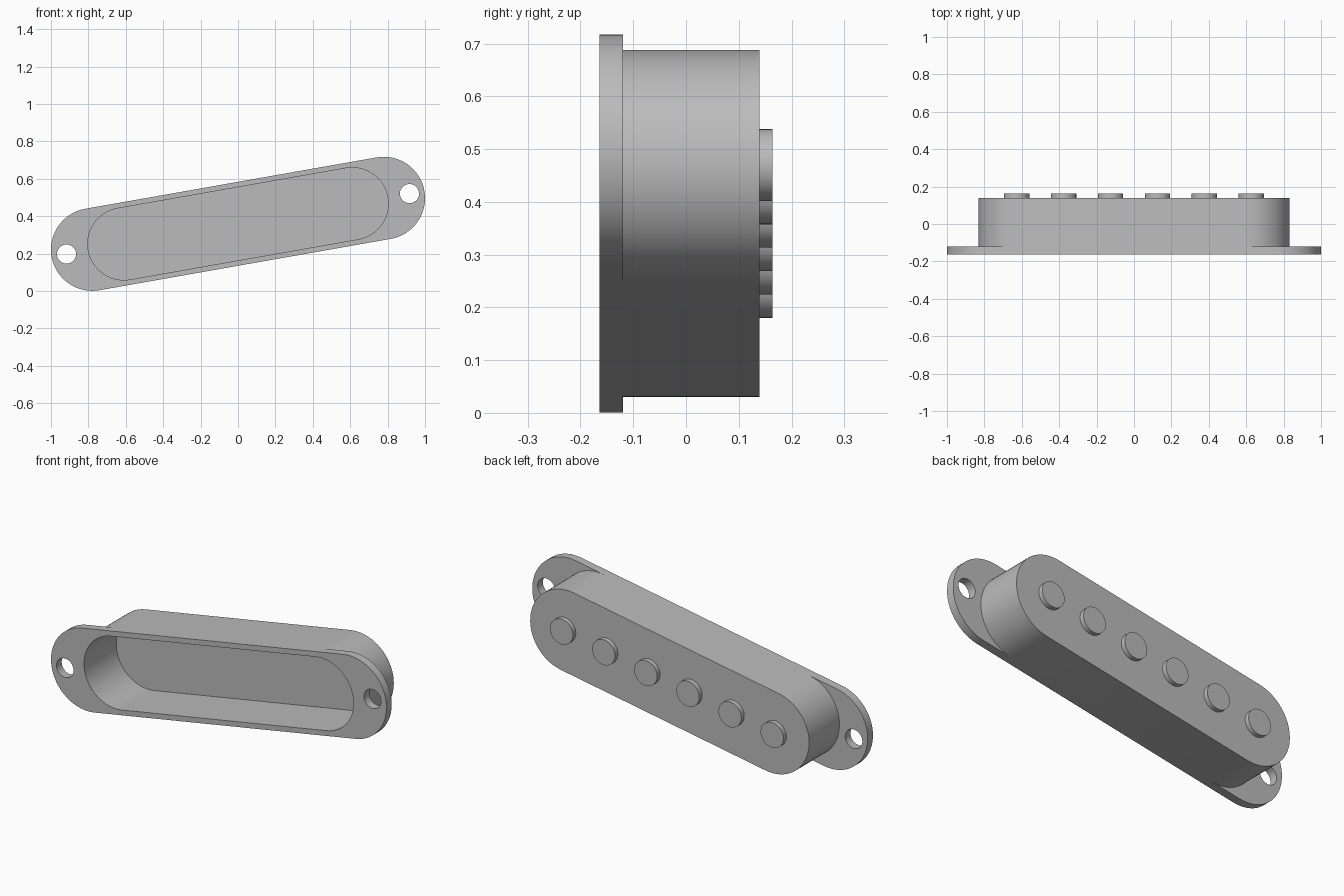
import bpy, bmesh, math
from mathutils import Matrix

cube = bpy.data.objects.get("Cube")
if cube:
    bpy.data.objects.remove(cube, do_unlink=True)

TILT = math.radians(-10)      # the long axis rises towards +x
CENTRE_Z = 0.359
FRONT, STEP, BACK, POLE_END = -0.164, -0.119, 0.139, 0.164
RADIUS, WALL = 0.221, 0.028
PLACE = Matrix.Translation((0, 0, CENTRE_Z)) @ Matrix.Rotation(TILT, 4, "Y")

grey = bpy.data.materials.new("plain grey")
grey.use_nodes = True
colour = (0.5, 0.5, 0.5, 1)
grey.diffuse_color = colour
grey.node_tree.nodes["Principled BSDF"].inputs["Base Color"].default_value = colour


def slot_solid(name, half, radius, y0, y1, x=0, steps=32):
    """Rounded slot (a cylinder when half is 0) extruded along y."""
    bm = bmesh.new()
    ring = []
    for side in (1, -1):
        for i in range(steps + (1 if half else 0)):
            a = math.pi * i / steps - math.pi / 2
            ring.append(bm.verts.new((x + side * (half + radius * math.cos(a)), y0,
                                      side * radius * math.sin(a))))
    face = bm.faces.new(ring)
    made = bmesh.ops.extrude_face_region(bm, geom=[face])["geom"]
    bmesh.ops.translate(bm, vec=(0, y1 - y0, 0),
                        verts=[v for v in made if isinstance(v, bmesh.types.BMVert)])
    bmesh.ops.recalc_face_normals(bm, faces=bm.faces)
    mesh = bpy.data.meshes.new(name)
    bm.to_mesh(mesh)
    bm.free()
    mesh.materials.append(grey)
    obj = bpy.data.objects.new(name, mesh)
    bpy.context.collection.objects.link(obj)
    obj.matrix_world = PLACE
    return obj


def combine(target, tool, operation):
    """Apply a boolean and remove the tool."""
    mod = target.modifiers.new(operation.title(), "BOOLEAN")
    mod.operation, mod.solver, mod.object = operation, "EXACT", tool
    bpy.context.view_layer.objects.active = target
    bpy.ops.object.modifier_apply(modifier=mod.name)
    bpy.data.objects.remove(tool, do_unlink=True)


def smooth(obj):
    bpy.ops.object.select_all(action="DESELECT")
    obj.select_set(True)
    bpy.context.view_layer.objects.active = obj
    bpy.ops.object.shade_smooth_by_angle(angle=math.radians(30))


# Hollow housing, open at the front
housing = slot_solid("housing", 0.62, RADIUS, STEP, BACK)
combine(housing, slot_solid("cavity", 0.62, RADIUS - WALL, FRONT - 0.1, BACK - WALL), "DIFFERENCE")

# Mounting flange with the cavity mouth and two screw holes
flange = slot_solid("mounting_flange", 0.791, RADIUS, FRONT, STEP)
combine(flange, slot_solid("mouth", 0.62, RADIUS - WALL, FRONT - 0.1, BACK), "DIFFERENCE")
for x in (-0.931, 0.931):
    combine(flange, slot_solid("screw_hole", 0, 0.051, FRONT - 0.1, BACK, x), "DIFFERENCE")

# Row of six round pole pieces on the back
poles = [slot_solid(f"pole_piece_{i + 1}", 0, 0.068, BACK - 0.01, POLE_END, (i - 2.5) * 0.255)
         for i in range(6)]

for part in [housing, flange] + poles:
    smooth(part)
